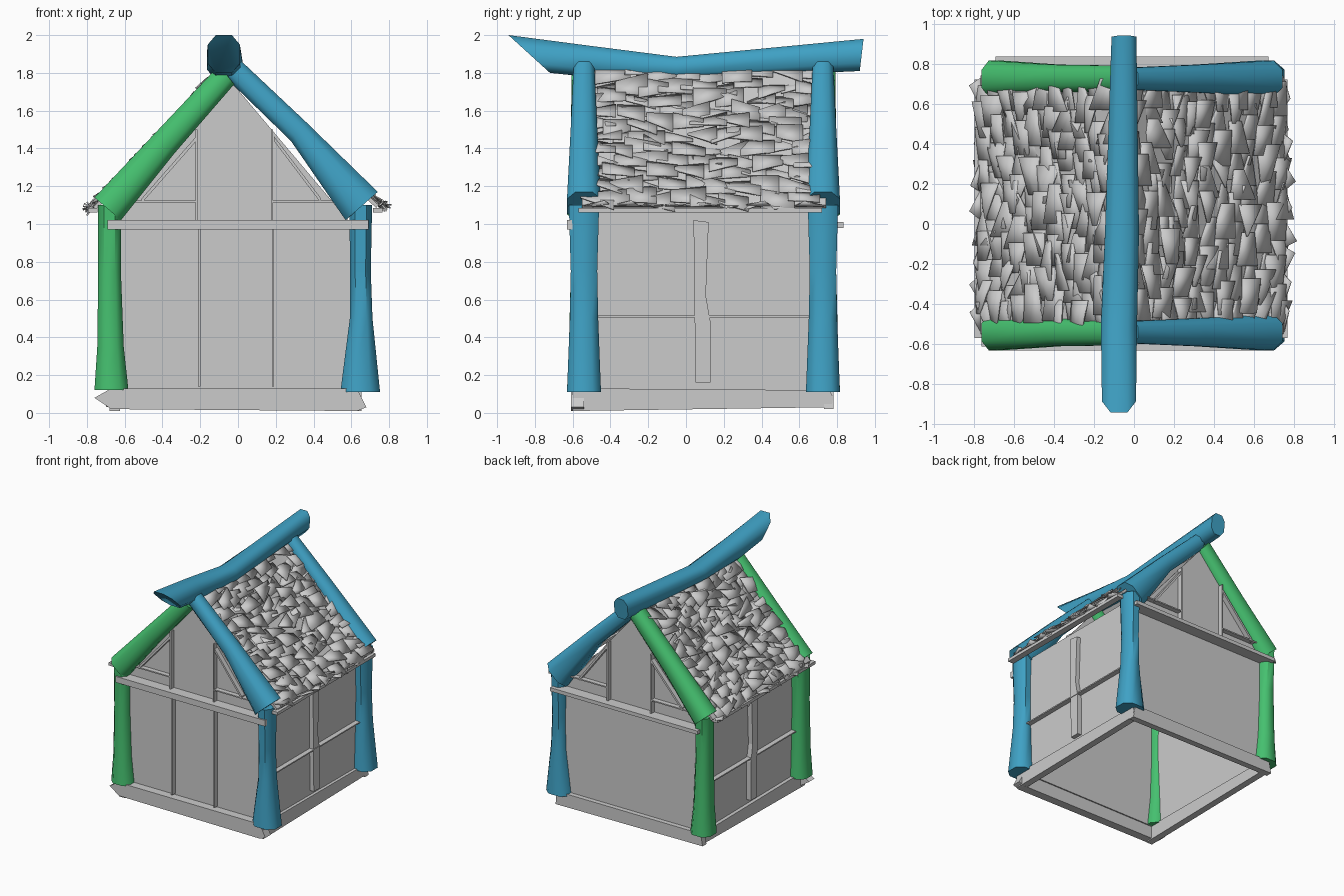
import bpy, math, random
from mathutils import Vector

random.seed(4)
if "Cube" in bpy.data.objects:
    bpy.data.objects.remove(bpy.data.objects["Cube"])


def material(name, rgb):
    m = bpy.data.materials.new(name)
    m.use_nodes = True
    m.diffuse_color = (*rgb, 1)
    m.node_tree.nodes["Principled BSDF"].inputs["Base Color"].default_value = (*rgb, 1)
    return m


GREY = material("pale_grey", (0.6, 0.6, 0.6))
BLUE = material("blue_timber", (0.05, 0.36, 0.56))
GREEN = material("green_timber", (0.06, 0.53, 0.16))


def make(name, verts, faces, mat, smooth=None):
    me = bpy.data.meshes.new(name)
    me.from_pydata(verts, [], faces)
    me.materials.append(mat)
    ob = bpy.data.objects.new(name, me)
    bpy.context.collection.objects.link(ob)
    if smooth:
        bpy.ops.object.select_all(action='DESELECT')
        ob.select_set(True)
        bpy.context.view_layer.objects.active = ob
        bpy.ops.object.shade_smooth_by_angle(angle=math.radians(smooth))
    return ob


def prism(name, polygon, offset, mat=GREY):
    """Extrude a planar polygon along an offset vector."""
    a = [Vector(p) for p in polygon]
    n = len(a)
    b = [p + Vector(offset) for p in a]
    faces = [list(range(n))[::-1], list(range(n, 2 * n))]
    faces += [(i, (i + 1) % n, n + (i + 1) % n, n + i) for i in range(n)]
    ob = make(name, a + b, faces, mat)
    if (a[1] - a[0]).cross(a[2] - a[0]).dot(Vector(offset)) < 0:
        ob.data.flip_normals()
    return ob


def box(name, lo, hi, mat=GREY):
    x, y, z = lo
    X, Y, Z = hi
    return prism(name, [(x, y, z), (X, y, z), (X, Y, z), (x, Y, z)], (0, 0, Z - z), mat)


def timber(name, rings, mat):
    """Loft chamfered sections; each ring is centre, half-axis u, half-axis v."""
    shape = [(1, -.5), (1, .5), (.5, 1), (-.5, 1), (-1, .5), (-1, -.5), (-.5, -1), (.5, -1)]
    n = len(shape)
    verts = [Vector(c) + Vector(u) * p + Vector(v) * q for c, u, v in rings for p, q in shape]
    faces = [list(range(n))[::-1], list(range(len(verts) - n, len(verts)))]
    for r in range(len(rings) - 1):
        for i in range(n):
            j = (i + 1) % n
            faces.append((r * n + i, r * n + j, r * n + n + j, r * n + n + i))
    ob = make(name, verts, faces, mat, 50)
    c = [Vector(r[0]) for r in rings]
    if Vector(rings[0][1]).cross(Vector(rings[0][2])).dot(c[-1] - c[0]) < 0:
        ob.data.flip_normals()
    return ob


# Corner posts and sloping gable timbers
for end, y in (("front", -0.54), ("back", 0.725)):
    def post(name, mat, sections):
        timber(name, [((x, y, z), (hx, 0, 0), (0, hy, 0)) for x, z, hx, hy in sections], mat)

    post(end + "_right_post", GREEN,
         [(-.67, .12, .09, .09), (-.675, .35, .07, .08), (-.68, .75, .06, .07), (-.68, 1.1, .06, .08)])
    post(end + "_left_post", BLUE,
         [(.647, .11, .105, .09), (.652, .5, .06, .075), (.648, .75, .055, .07), (.65, 1.1, .06, .08)])

    def rafter(name, mat, edges):
        rings = []
        for top, bottom, hy in edges:
            t, b = Vector((top[0], y, top[1])), Vector((bottom[0], y, bottom[1]))
            rings.append(((t + b) / 2, (t - b) / 2, (0, hy, 0)))
        timber(name, rings, mat)

    rafter(end + "_right_rafter", GREEN, [((-.76, 1.14), (-.62, 1.02), .09),
           ((-.44, 1.48), (-.34, 1.37), .07), ((-.1, 1.84), (-.02, 1.74), .065)])
    rafter(end + "_left_rafter", BLUE, [((.74, 1.17), (.57, 1.02), .09),
           ((.36, 1.54), (.28, 1.44), .07), ((.02, 1.86), (-.06, 1.77), .055)])

# Ridge beam, sagging in the middle, with a raked front end
timber("ridge_beam", [
    ((-.075, -.83, 1.9), (.085, 0, 0), (0, -.11, .1)),
    ((-.075, -.5, 1.86), (.09, 0, 0), (0, -.02, .085)),
    ((-.06, -.05, 1.825), (.085, 0, 0), (0, 0, .06)),
    ((-.05, .93, 1.895), (.062, 0, 0), (0, .01, .085))], BLUE)

# Walls with no floor
for end, y in (("front", -.54), ("back", .73)):
    box(end + "_wall", (-.64, y, .12), (.62, y + .01, 1.02))
    prism(end + "_gable", [(-.64, y, 1), (.6, y, 1), (-.05, y, 1.77)], (0, .01, 0))
for side, x in (("right", -.65), ("left", .62)):
    box(side + "_wall", (x, -.54, .12), (x + .01, .74, 1.09))

# Ground sills with splintered ends
prism("front_sill", [(-.76, -.61, .08), (-.67, -.61, .02), (.63, -.61, .01), (.68, -.61, .03),
                     (.63, -.61, .13), (-.67, -.61, .13)], (0, .07, 0))
prism("back_sill", [(-.7, .73, .03), (.66, .73, .02), (.64, .73, .13), (-.68, .73, .13)], (0, .05, 0))
for side, x in (("right", -.68), ("left", .6)):
    prism(side + "_sill", [(x, -.6, .01), (x, .77, .03), (x, .78, .08), (x, .76, .12), (x, -.6, .13)],
          (.055, 0, 0))

# Cross beams under each gable
box("front_cross_beam", (-.69, -.63, .97), (.69, -.53, 1.02))
box("back_cross_beam", (-.69, .73, .98), (.67, .835, 1.01))

# Half-timber strips on the front and gables
for x in (-.205, .185):
    box("front_wall_strip", (x - .006, -.58, .14), (x + .006, -.53, .98))
for end, y in (("front", -.58), ("back", .73)):
    for x, top in ((-.22, 1.5), (.18, 1.5)):
        box(end + "_gable_strip", (x - .006, y, 1.01), (x + .006, y + .05, top))
    for x0, x1 in ((-.51, -.22), (.44, .19)):
        prism(end + "_gable_brace", [(x0, y, 1.11), (x1, y, 1.44), (x1, y, 1.465), (x0, y, 1.135)],
              (0, .05, 0))
    for x0, x1 in ((-.6, -.22), (.18, .52)):
        box(end + "_gable_rail", (x0, y, 1.115), (x1, y + .05, 1.125))

# Side strips
for side, x in (("right", -.69), ("left", .625)):
    box(side + "_rail", (x, -.5, .505), (x + .045, .7, .515))
    prism(side + "_upright", [(x, .05, .16), (x, .13, .16), (x, .13, .48), (x, .105, .62),
                              (x, .12, 1.01), (x, .04, 1.02)], (.04, 0, 0))


# Roof decks covered with ragged wedge shingles
def roof(side, ridge, eave):
    a, b = Vector((ridge[0], 0, ridge[1])), Vector((eave[0], 0, eave[1]))
    d = (b - a).normalized()
    n = Vector((-d.z, 0, d.x)) if d.x > 0 else Vector((d.z, 0, -d.x))
    length = (b - a).length
    across = Vector((0, 1, 0))
    prism(side + "_roof_deck", [a - across * .55, b - across * .55, b + across * .74, a + across * .74],
          -n * .02)
    verts, faces = [], []
    rows, cols = 11, 10
    for r in range(rows):
        for c in range(cols):
            t = (r + .55 + random.uniform(-.3, .3)) * length / rows
            y = -.5 + (c + .5 * (r % 2) + random.uniform(-.2, .2)) * .125
            y = min(max(y, -.47), .66)
            centre = a + d * t + across * y + n * random.uniform(.008, .02)
            ends = [random.uniform(.055, .075), random.uniform(.005, .055)]
            random.shuffle(ends)
            half = random.uniform(.07, .1)
            tilt, skew = random.uniform(-.12, .25), random.uniform(-.025, .025)
            k = len(verts)
            for sy, w in ((-1, ends[0]), (1, ends[1])):
                for sd in (-1, 1):
                    lift = sd * w * tilt + random.uniform(-.012, .014)
                    verts.append(centre + across * sy * half + d * (sd * w + sy * skew) + n * lift)
            faces.append((k, k + 1, k + 3, k + 2) if d.x > 0 else (k, k + 2, k + 3, k + 1))
    # Loose splinters along the eave
    for c in range(9):
        y = -.47 + c * .14
        base = b + across * y
        tip = Vector((math.copysign(random.uniform(.02, .07), d.x), 0, random.uniform(-.03, .04)))
        k = len(verts)
        verts += [base - across * .07, base + across * .08, base + tip + across * random.uniform(-.05, .05)]
        faces.append((k, k + 1, k + 2) if d.x < 0 else (k + 1, k, k + 2))
    ob = make(side + "_shingles", verts, faces, GREY, 30)
    mod = ob.modifiers.new("thickness", 'SOLIDIFY')
    mod.thickness = .008
    # Eave board
    x = eave[0]
    box(side + "_eave_board", (x - .03, -.57, 1.06), (x + .02, .72, 1.085))


roof("left", (-.03, 1.82), (.745, 1.1))
roof("right", (-.1, 1.79), (-.765, 1.09))
